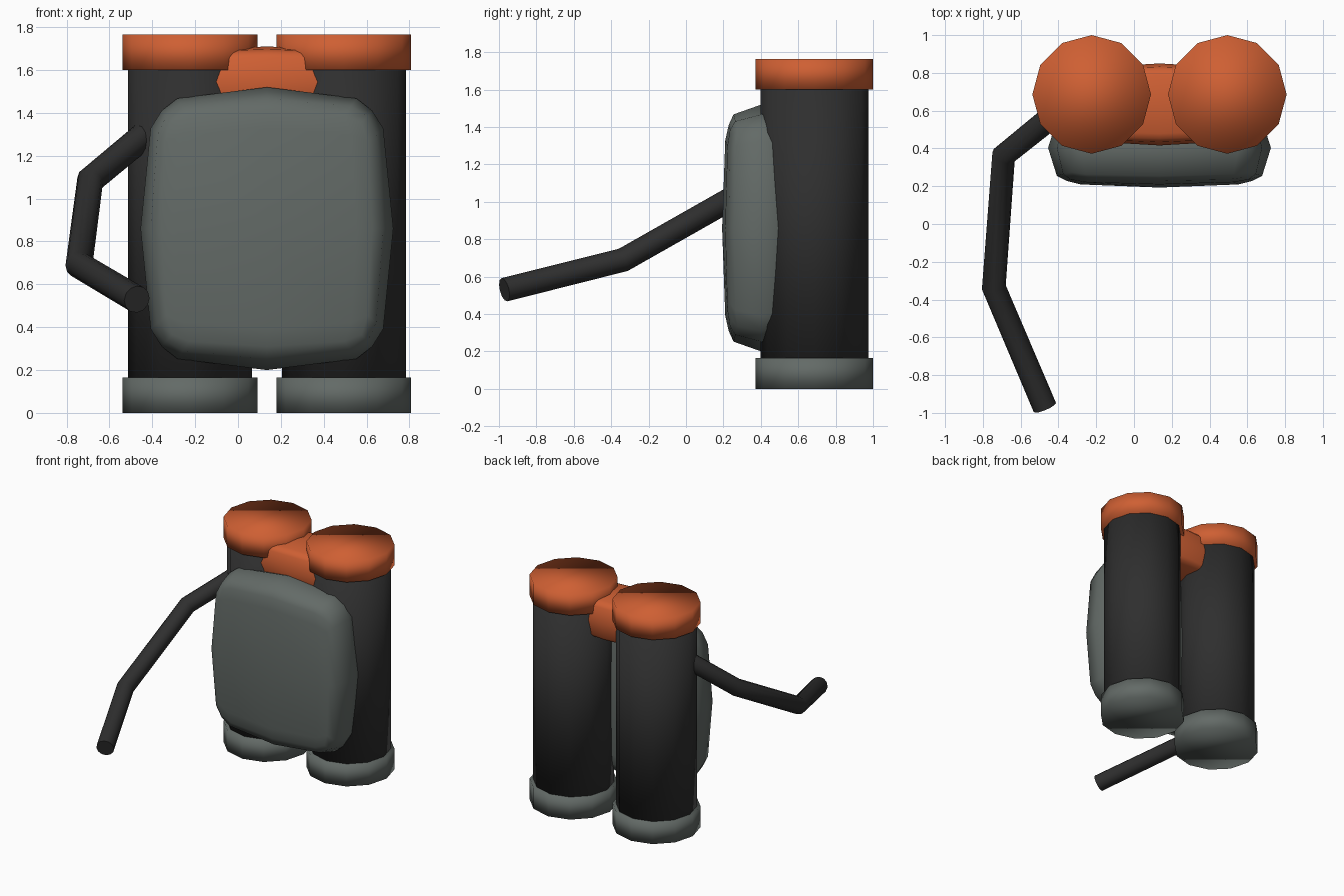
import bpy, bmesh
from mathutils import Vector

if "Cube" in bpy.data.objects:
    bpy.data.objects.remove(bpy.data.objects["Cube"])


def material(name, rgb):
    m = bpy.data.materials.new(name)
    m.diffuse_color = (*rgb, 1)
    m.use_nodes = True
    m.node_tree.nodes["Principled BSDF"].inputs["Base Color"].default_value = m.diffuse_color
    return m


ORANGE = material("orange", (0.62, 0.115, 0.033))
GREY = material("grey green", (0.125, 0.145, 0.135))
DARK = material("charcoal", (0.028, 0.028, 0.028))


def add_mesh(name, bm, mat):
    bmesh.ops.recalc_face_normals(bm, faces=bm.faces)
    for f in bm.faces:
        f.smooth = True
    me = bpy.data.meshes.new(name)
    bm.to_mesh(me)
    bm.free()
    me.materials.append(mat)
    ob = bpy.data.objects.new(name, me)
    bpy.context.collection.objects.link(ob)
    return ob


def cylinder(name, x, y, z0, z1, r, mat):
    bm = bmesh.new()
    bmesh.ops.create_cone(bm, cap_ends=True, segments=12, radius1=r, radius2=r, depth=z1 - z0)
    bmesh.ops.translate(bm, verts=bm.verts, vec=(x, y, (z0 + z1) / 2))
    return add_mesh(name, bm, mat)


def pillow(name, center, half, mat, power=3.8):
    """Soft box: a cube grid pushed out to a rounded-box surface."""
    bm = bmesh.new()
    bmesh.ops.create_cube(bm, size=2)
    bmesh.ops.subdivide_edges(bm, edges=bm.edges[:], cuts=3, use_grid_fill=True)
    for v in bm.verts:
        # inner grid lines sit close to the edges
        p = Vector([c if abs(c) in (0, 1) else (0.77 if c > 0 else -0.77) for c in v.co])
        p /= sum(abs(c) ** power for c in p) ** (1 / power)
        v.co = Vector(center) + Vector(a * b for a, b in zip(p, half))
    return add_mesh(name, bm, mat)


# Twin tanks with top and bottom caps
MID_X, TANK_Y = 0.135, 0.686
for side, s in (("left", -1), ("right", 1)):
    x = MID_X + s * 0.359
    cylinder(side + "_tank", x, TANK_Y, 0.08, 1.68, 0.289, DARK)
    cylinder(side + "_tank_foot", x, TANK_Y, 0.0, 0.165, 0.314, GREY)
    cylinder(side + "_tank_cap", x, TANK_Y, 1.6, 1.765, 0.314, ORANGE)

# Padded front panel and the bridge joining the tanks
pillow("front_panel", (MID_X, 0.403, 0.86), (0.59, 0.21, 0.66), GREY)
pillow("tank_bridge", (MID_X, 0.633, 1.545), (0.42, 0.217, 0.165), ORANGE)

# Bent hose
path = [(-0.42, 0.58, 1.31), (-0.69, 0.362, 1.085), (-0.742, -0.335, 0.69), (-0.472, -0.971, 0.53)]
cu = bpy.data.curves.new("hose", "CURVE")
cu.dimensions = "3D"
cu.bevel_depth = 0.064
cu.bevel_resolution = 4
cu.use_fill_caps = True
sp = cu.splines.new("POLY")
sp.points.add(len(path) - 1)
for p, co in zip(sp.points, path):
    p.co = (*co, 1)
sp.use_smooth = True
cu.materials.append(DARK)
hose = bpy.data.objects.new("hose", cu)
bpy.context.collection.objects.link(hose)
